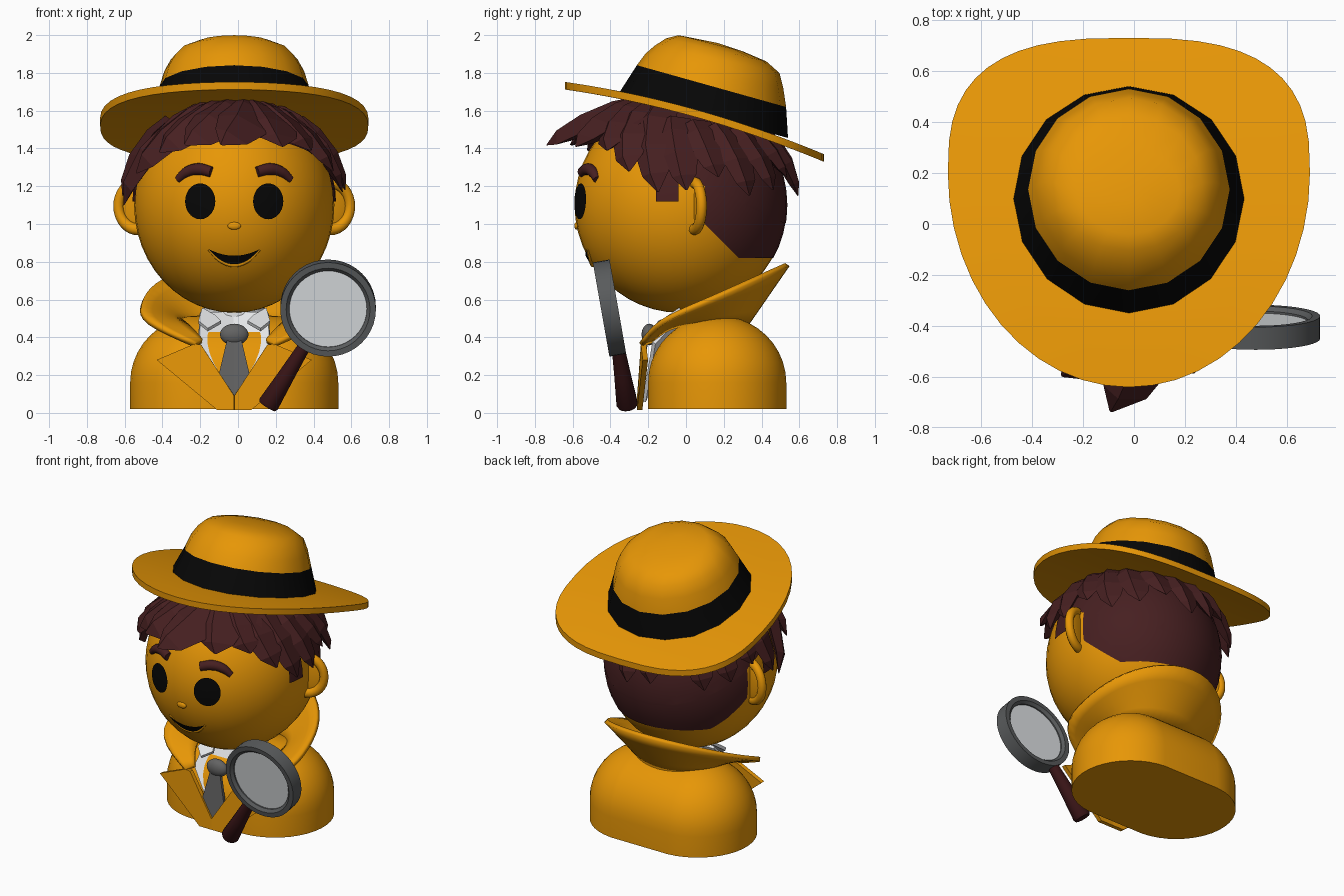
import bpy, bmesh
from math import sin, cos, pi, sqrt, radians
from mathutils import Vector, Matrix

if "Cube" in bpy.data.objects:
    bpy.data.objects.remove(bpy.data.objects["Cube"])

CX = -0.02                                   # symmetry line of the figure
HEAD = Vector((CX, -0.03, 1.1))
RAD = Vector((0.53, 0.56, 0.57))


def material(name, r, g, b):
    m = bpy.data.materials.new(name)
    m.use_nodes = True
    m.diffuse_color = (r, g, b, 1)
    m.node_tree.nodes["Principled BSDF"].inputs["Base Color"].default_value = (r, g, b, 1)
    return m


ORANGE = material("orange", 0.82, 0.315, 0.002)
HAIR = material("hair brown", 0.062, 0.014, 0.015)
WOOD = material("dark wood", 0.04, 0.007, 0.008)
BLACK = material("black", 0.002, 0.002, 0.002)
WHITE = material("shirt white", 0.85, 0.86, 0.88)
GREY = material("tie grey", 0.125, 0.125, 0.125)
METAL = material("metal grey", 0.1, 0.105, 0.108)
GLASS = material("lens grey", 0.75, 0.78, 0.8)


def finish(name, bm, mats, angle=40, thick=0.0, subdivide=0, matrix=None):
    bmesh.ops.recalc_face_normals(bm, faces=bm.faces)
    me = bpy.data.meshes.new(name)
    bm.to_mesh(me)
    bm.free()
    if matrix:
        me.transform(matrix)
    for m in mats:
        me.materials.append(m)
    if angle:
        me.shade_smooth()
        me.set_sharp_from_angle(angle=radians(angle))
    ob = bpy.data.objects.new(name, me)
    bpy.context.collection.objects.link(ob)
    if subdivide:
        mod = ob.modifiers.new("smooth form", "SUBSURF")
        mod.levels = mod.render_levels = subdivide
        mod.boundary_smooth = "PRESERVE_CORNERS"
    if thick:
        mod = ob.modifiers.new("thickness", "SOLIDIFY")
        mod.thickness, mod.offset = thick, 0
    return ob


def loft(name, rings, mats, caps=True, closed=True, dark=(), wrap=False, **kw):
    """Skin rows of points; strips listed in dark take the second material."""
    bm = bmesh.new()
    rows = [[bm.verts.new(p) for p in r] for r in rings]
    n = len(rows[0])
    pairs = list(zip(rows, rows[1:])) + ([(rows[-1], rows[0])] if wrap else [])
    for k, (a, b) in enumerate(pairs):
        for i in range(n if closed else n - 1):
            j = (i + 1) % n
            bm.faces.new((a[i], a[j], b[j], b[i])).material_index = int(k in dark)
    if caps:
        bm.faces.new(rows[0])
        bm.faces.new(rows[-1])
    return finish(name, bm, mats, **kw)


def plate(name, pts, mat, thick):
    bm = bmesh.new()
    bm.faces.new([bm.verts.new(p) for p in pts])
    return finish(name, bm, [mat], angle=0, thick=thick)


def ball(name, loc, scale, mat, cuts=()):
    """Ellipsoid, optionally trimmed to the positive side of planes."""
    bm = bmesh.new()
    bmesh.ops.create_uvsphere(bm, u_segments=40, v_segments=24, radius=1)
    bm.transform(Matrix.Translation(loc) @ Matrix.Diagonal((*scale, 1)))
    for co, no in cuts:
        bmesh.ops.bisect_plane(bm, geom=bm.verts[:] + bm.edges[:] + bm.faces[:],
                               plane_co=co, plane_no=no, clear_inner=True)
    return finish(name, bm, [mat])


def tube(name, pts, radii, depth, mat):
    cu = bpy.data.curves.new(name, "CURVE")
    cu.dimensions, cu.bevel_depth, cu.use_fill_caps = "3D", depth, True
    sp = cu.splines.new("BEZIER")
    sp.bezier_points.add(len(pts) - 1)
    for bp, p, r in zip(sp.bezier_points, pts, radii):
        bp.co, bp.radius = p, r
        bp.handle_left_type = bp.handle_right_type = "AUTO"
    cu.materials.append(mat)
    bpy.context.collection.objects.link(bpy.data.objects.new(name, cu))


def skin(x, z, off=0.008):
    """Point on the front of the face."""
    d = 1 - ((x - CX) / RAD.x) ** 2 - ((z - HEAD.z) / RAD.z) ** 2
    return Vector((x, HEAD.y - RAD.y * sqrt(max(d, 0)) - off, z))


def ring(n, rx, ry, cx, cy, height):
    pts = [(cx + rx * cos(2 * pi * i / n), cy + ry * sin(2 * pi * i / n)) for i in range(n)]
    return [(x, y, height(x, y)) for x, y in pts]


# Head and face
ball("head", HEAD, RAD, ORANGE)
ball("nose", skin(CX, 0.99, 0), (0.035, 0.012, 0.02), ORANGE)
for s, side in ((1, "left"), (-1, "right")):
    ex = CX + s * 0.18
    loft(side + "_eye", [[skin(ex + k * 0.08 * cos(a * pi / 14), 1.12 + k * 0.095 * sin(a * pi / 14), 0.012)
                          for a in range(28)] for k in (0.1, 0.55, 1)], [BLACK])
    brow = [(0.12, 1.275), (0.19, 1.29), (0.25, 1.275), (0.3, 1.235)]
    tube(side + "_eyebrow", [skin(CX + s * x, z, 0) for x, z in brow], (0.9, 1, 0.9, 0.6), 0.032, HAIR)
    # Ears turned a little outwards and back
    place, turn = (CX + s * 0.51, 0.045, 1.095), radians(20 * s)
    bpy.ops.mesh.primitive_torus_add(location=place, rotation=(pi / 2, 0, turn),
                                     major_radius=0.11, minor_radius=0.028,
                                     major_segments=32, minor_segments=10)
    rim = bpy.context.object
    rim.name = side + "_ear_rim"
    rim.scale = (1, 1.12, 1.0)
    rim.data.materials.append(ORANGE)
    rim.data.shade_smooth()
    inside = ball(side + "_ear", (0, 0.01, 0), (0.108, 0.018, 0.122), ORANGE)
    inside.location, inside.rotation_euler = place, (0, 0, turn)

# Smiling mouth with a lower lip
us = [i / 8 - 1 for i in range(17)]
lower = [(CX + 0.135 * u, 0.787 + 0.08 * u * u) for u in us]
loft("mouth", [[skin(CX + 0.135 * u, 0.832 + 0.035 * u * u) for u in us],
               [skin(x, z) for x, z in lower]], [BLACK], caps=False, closed=False)
tube("lower_lip", [skin(x, z - 0.004, 0) for x, z in lower[::4]], (0.5, 1, 1, 1, 0.5), 0.011, ORANGE)

# Scalp, nape and sideburns
ball("scalp_hair", HEAD, RAD * 1.012, HAIR, [((0, -0.5, 1.48), (0, 0.42, 0.9))])
ball("nape_hair", HEAD, RAD * 1.008, HAIR,
     [((0, 0.1, 1), (0, 1, 0)), ((0, 0.1, 1), (0, 1, 1)), ((0, 0, 0.82), (0, 0, 1))])
ball("sideburns", HEAD, RAD * 1.02, HAIR,
     [((0, -0.16, 1), (0, 1, 0)), ((0, -0.04, 1), (0, -1, 0)),
      ((0, 0, 1.12), (0, 0, 1)), ((0, 0, 1.35), (0, 0, -1))])


def on_head(az, z, s):
    r = s * sqrt(max(0.1, 1 - ((z - HEAD.z) / RAD.z) ** 2))
    return Vector((CX + RAD.x * r * sin(az), HEAD.y - RAD.y * r * cos(az), z))


def lock(az0, az1, z0, z1, width, lift):
    """Faceted, tapering tuft that follows the head and ends in a point."""
    ts = (0, 0.3, 0.6, 0.85, 1)
    path = [on_head(radians(az0 + (az1 - az0) * t), z0 + (z1 - z0) * t ** 1.4, 1.06 + lift * t)
            for t in ts]
    rings = []
    for i, p in enumerate(path):
        along = path[min(i + 1, 4)] - path[max(i - 1, 0)]
        out = (p - HEAD).normalized()
        w = width * (0.8, 1, 0.95, 0.65, 0.05)[i] / 2
        across = along.cross(out).normalized() * w
        rings.append([p - across, p + out * w * 0.4 + across * 0.3, p + across, p - out * w * 0.5])
    loft("hair_lock", rings, [HAIR], angle=0)


# Swept fringe, then spikes round the sides and back
for a0, a1, z1, w, lift in ((-38, -80, 1.1, 0.23, 0.06), (-26, -62, 1.27, 0.26, 0.1),
                            (-10, -44, 1.38, 0.28, 0.17), (8, -26, 1.42, 0.3, 0.3),
                            (24, -6, 1.42, 0.3, 0.47), (28, 26, 1.41, 0.32, 0.25),
                            (38, 48, 1.39, 0.28, 0.14), (50, 64, 1.28, 0.24, 0.1),
                            (66, 79, 1.17, 0.22, 0.05)):
    lock(a0, a1, 1.63, z1, w, lift)
for i in range(12):
    az = 90 + i * 16.4
    lock(az - 4, az + 3, 1.55 - 0.06 * sin(pi * i / 11), (1.18, 1.25, 1.15)[i % 3], 0.2, 0.06)

# Hat: sheared crown with dark band, and a drooping brim
crown = [(0.458, 0.445, 0.095, 1.578, 0.275), (0.395, 0.395, 0.135, 1.73, 0.28),
         (0.37, 0.365, 0.15, 1.81, 0.25), (0.335, 0.33, 0.165, 1.872, 0.22),
         (0.285, 0.265, 0.16, 1.922, 0.23), (0.2, 0.17, 0.13, 1.957, 0.25), (0.04, 0.04, 0.13, 1.966, 0.2)]
loft("hat_crown", [ring(16, rx, ry, CX, cy, lambda x, y: zm - k * (y - cy)) for rx, ry, cy, zm, k in crown],
     [ORANGE, BLACK], dark=(0,), angle=50)


def brim_ring(k, drop):
    pts = []
    for i in range(48):
        c, s = cos(2 * pi * i / 48), sin(2 * pi * i / 48)
        e, ry = (2 / 2.8, 0.53) if s > 0 else (1, 0.84)
        x = CX + k * 0.71 * abs(c) ** e * (1 if c > 0 else -1)
        y = 0.2 - 0.06 * (1 - k) + k * ry * abs(s) ** e * (1 if s > 0 else -1)
        pts.append((x, y, 1.62 - 0.27 * y - 0.1 * y * y - drop))
    return pts


ks = (0.15, 0.4, 0.67, 0.84, 1)
loft("hat_brim", [brim_ring(k, 0) for k in ks] + [brim_ring(k, 0.04) for k in ks[::-1]], [ORANGE])


# Coat body: half capsule with upright lower walls
def stadium(r, z):
    angles = [(i + 0.5) * pi / 20 for i in range(40)]
    return [(CX + (0.185 if cos(a) > 0 else -0.185) + r * cos(a), 0.165 + r * sin(a), z) for a in angles]


loft("coat_body", [stadium(0.367, 0.02)] + [stadium(0.365 * cos(t * pi / 20) + 0.002, 0.16 + 0.355 * sin(t * pi / 20))
                                           for t in range(11)], [ORANGE])

# Turned-up coat collar: front to back on one side, then mirrored
inner = [(0.17, -0.19, 0.38), (0.24, -0.1, 0.46), (0.28, 0.06, 0.48), (0.26, 0.2, 0.48), (0.15, 0.3, 0.475), (0, 0.33, 0.47)]
outer = [(0.21, -0.24, 0.36), (0.5, -0.15, 0.485), (0.5, 0.08, 0.58), (0.44, 0.3, 0.68), (0.25, 0.49, 0.765), (0, 0.56, 0.795)]
rows = [[(CX + x, y, z) for x, y, z in r] + [(CX - x, y, z) for x, y, z in r[-2::-1]] for r in (inner, outer)]
loft("coat_collar", rows, [ORANGE], caps=False, closed=False, angle=180, thick=0.028, subdivide=2)


def mirrored(name, pts, mat, thick):
    for s, side in ((1, "left_"), (-1, "right_")):
        plate(side + name, [(CX + s * x, y, z) for x, y, z in pts], mat, thick)


mirrored("lapel", [(0.41, -0.215, 0.28), (0.21, -0.225, 0.365), (0.175, -0.225, 0.36),
                   (0, -0.245, 0.09), (0, -0.245, 0.015), (0.09, -0.245, 0.015)], ORANGE, 0.028)

# Shirt, shirt collar and tie
mirrored("shirt_front", [(0, -0.222, 0.06), (0.19, -0.17, 0.37), (0.18, -0.02, 0.53), (0, -0.02, 0.53)], WHITE, 0.02)
mirrored("shirt_collar", [(0.17, -0.03, 0.55), (0.19, -0.13, 0.48), (0.14, -0.17, 0.44),
                          (0.07, -0.14, 0.48), (0.1, -0.07, 0.51)], WHITE, 0.02)
loft("shirt_neck", [ring(24, 0.16, 0.14, CX, 0.1, lambda x, y: z) for z in (0.42, 0.56)], [WHITE])
ball("tie_knot", (CX, -0.195, 0.415), (0.075, 0.04, 0.057), GREY)
mirrored("tie_blade", [(0, -0.212, 0.39), (0.04, -0.212, 0.38), (0.08, -0.23, 0.21), (0, -0.238, 0.09)], GREY, 0.02)

# Magnifying glass, tilted towards the viewer at the top
tilt = Matrix.Translation((0.477, -0.405, 0.555)) @ Matrix.Rotation(radians(100), 4, "X")
rim = [(0.205, -0.028), (0.222, -0.045), (0.253, -0.045), (0.253, 0.045), (0.222, 0.045), (0.205, 0.028)]
loft("magnifier_rim", [ring(40, r, r, 0, 0, lambda x, y: h) for r, h in rim], [METAL],
     caps=False, wrap=True, angle=30, matrix=tilt)
loft("magnifier_lens", [ring(40, 0.215, 0.215, 0, 0, lambda x, y: h) for h in (-0.02, 0.02)], [GLASS], matrix=tilt)
top, end = Vector((0.35, -0.36, 0.35)), Vector((0.155, -0.31, 0.035))
aim = Matrix.Translation(top) @ (end - top).to_track_quat("Z", "Y").to_matrix().to_4x4()
length = (end - top).length
handle = [(0.034, 0), (0.045, length * 0.5), (0.057, length * 0.96), (0.05, length)]
loft("magnifier_handle", [ring(16, r, r, 0, 0, lambda x, y: h) for r, h in handle], [WOOD], matrix=aim)
